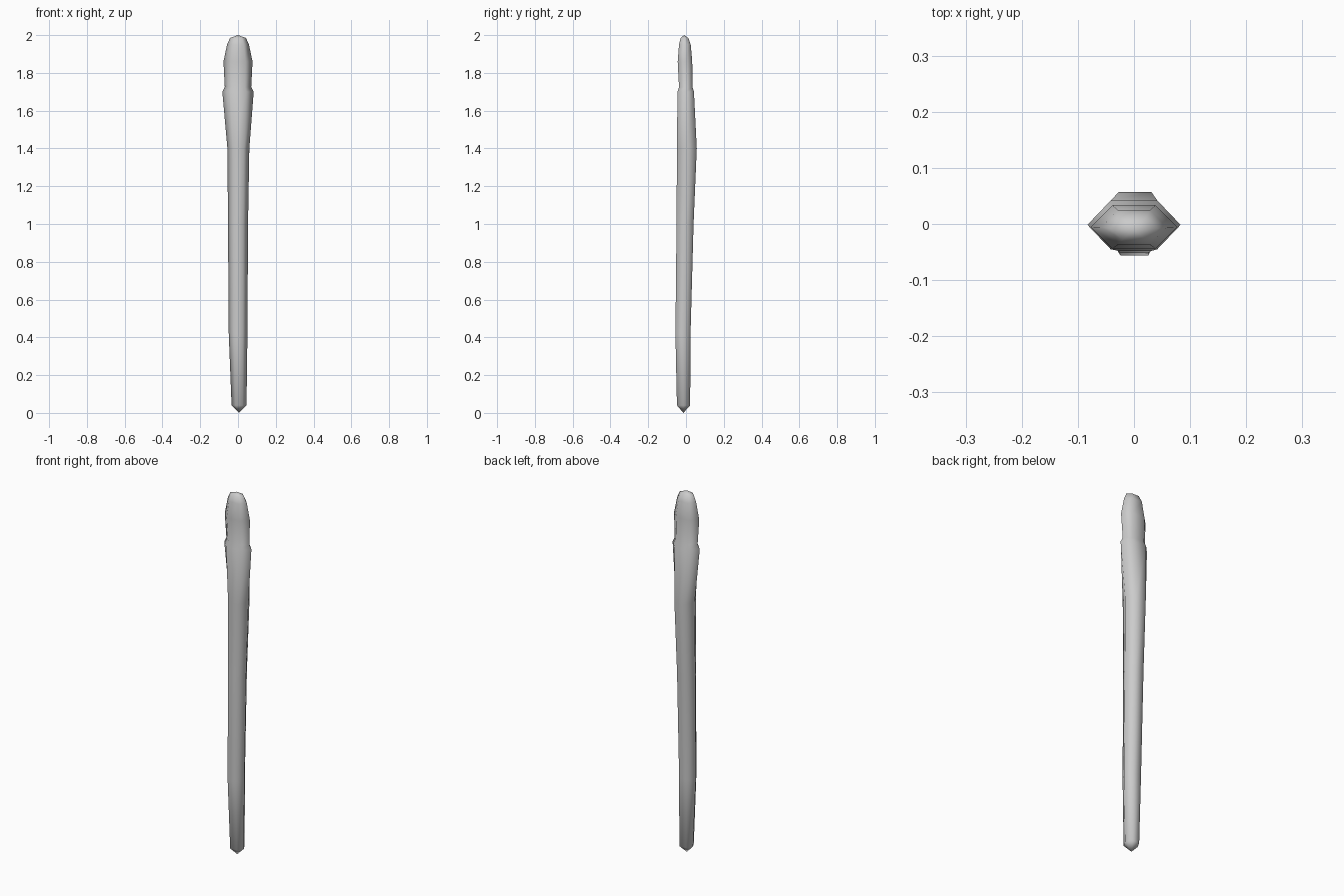
import bpy
import math

cube = bpy.data.objects.get("Cube")
if cube:
    bpy.data.objects.remove(cube, do_unlink=True)

grey = bpy.data.materials.new("plain_grey")
grey.use_nodes = True
colour = (0.6, 0.6, 0.6, 1)
grey.diffuse_color = colour
grey.node_tree.nodes["Principled BSDF"].inputs["Base Color"].default_value = colour

# Rings from bottom to top: height, left and right edge, front and back flat
RINGS = [
    (0.04, -0.034, 0.045, -0.048, 0.022),
    (0.42, -0.049, 0.05, -0.056, 0.024),
    (1.0, -0.053, 0.053, -0.05, 0.04),
    (1.4, -0.056, 0.06, -0.048, 0.057),
    (1.7, -0.083, 0.083, -0.045, 0.042),
    (1.725, -0.07, 0.07, -0.037, 0.034),
    (1.86, -0.077, 0.077, -0.044, 0.033),
    (1.95, -0.058, 0.058, -0.037, 0.025),
    (1.985, -0.042, 0.042, -0.028, 0.012),
]


def hex_ring(z, x0, x1, y0, y1):
    """Six-sided section with points at the sides and flats front and back."""
    cx, cy = (x0 + x1) / 2, (y0 + y1) / 2
    rx, ry = (x1 - x0) / 2, (y1 - y0) / 2 / math.sin(math.pi / 3)
    angles = [i * math.pi / 3 for i in range(6)]
    return [(cx + rx * math.cos(a), cy + ry * math.sin(a), z) for a in angles]


# Shaft, collar and rounded grip as one lofted body with pointed ends
verts = [p for ring in RINGS for p in hex_ring(*ring)]
faces = [(r * 6 + i, r * 6 + (i + 1) % 6, r * 6 + 6 + (i + 1) % 6, r * 6 + 6 + i)
         for r in range(len(RINGS) - 1) for i in range(6)]
top_start = len(verts) - 6
bottom, top = len(verts), len(verts) + 1
verts += [(0.005, -0.014, 0.0), (0, -0.01, 2.0)]
for i in range(6):
    j = (i + 1) % 6
    faces += [(bottom, j, i), (top, top_start + i, top_start + j)]

mesh = bpy.data.meshes.new("staff")
mesh.from_pydata(verts, [], faces)
mesh.materials.append(grey)
mesh.shade_smooth()
staff = bpy.data.objects.new("staff", mesh)
bpy.context.collection.objects.link(staff)
